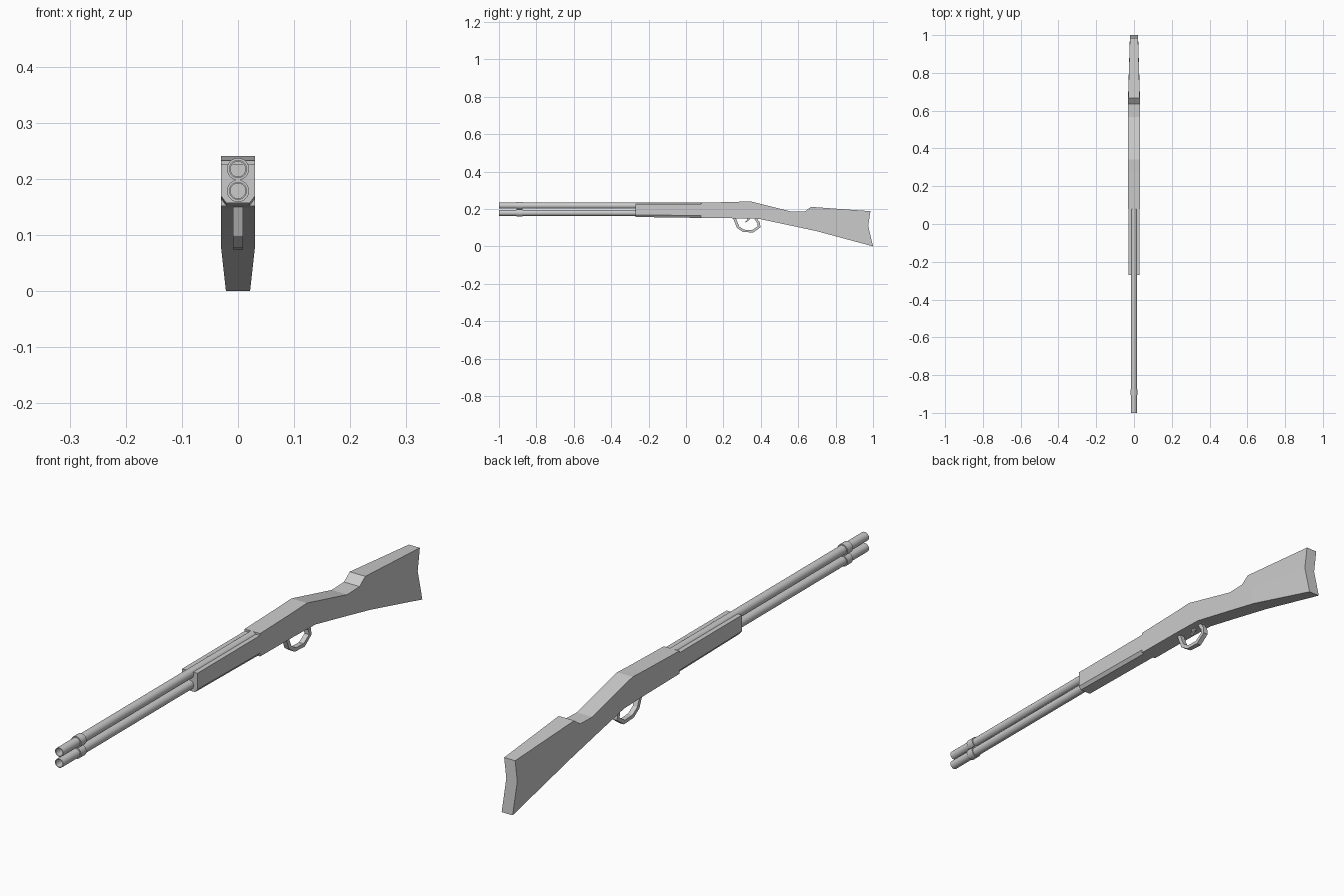
import bpy, bmesh
from math import sin, cos, pi

if "Cube" in bpy.data.objects:
    bpy.data.objects.remove(bpy.data.objects["Cube"])


def loft(name, sections, cap=True, closed=False):
    """Skin a list of equal-length vertex rings."""
    bm = bmesh.new()
    rings = [[bm.verts.new(p) for p in s] for s in sections]
    n = len(rings[0])
    pairs = list(zip(rings, rings[1:]))
    if closed:
        pairs.append((rings[-1], rings[0]))
    for a, b in pairs:
        for i in range(n):
            j = (i + 1) % n
            bm.faces.new((a[i], a[j], b[j], b[i]))
    if cap and not closed:
        bm.faces.new(rings[0])
        bm.faces.new(rings[-1])
    bmesh.ops.recalc_face_normals(bm, faces=bm.faces[:])
    mesh = bpy.data.meshes.new(name)
    bm.to_mesh(mesh)
    bm.free()
    obj = bpy.data.objects.new(name, mesh)
    bpy.context.collection.objects.link(obj)
    return obj


def smooth(obj):
    bpy.ops.object.select_all(action='DESELECT')
    obj.select_set(True)
    bpy.context.view_layer.objects.active = obj
    bpy.ops.object.shade_smooth_by_angle()


def circle(r, y, z, n=20):
    return [(r * cos(2 * pi * i / n), y, z + r * sin(2 * pi * i / n)) for i in range(n)]


def tube(name, outer, inner, y0, y1, z):
    """Hollow tube along y."""
    smooth(loft(name, [circle(outer, y0, z), circle(outer, y1, z),
                       circle(inner, y1, z), circle(inner, y0, z)], closed=True))


# receiver and stock: top, middle and bottom points (y, z), then half width
stations = [
    ((0.08, 0.233), None, (0.08, 0.152), 0.0305),
    ((0.272, 0.238), None, (0.27, 0.150), 0.0305),
    ((0.342, 0.241), None, (0.39, 0.147), 0.0305),
    ((0.567, 0.185), None, (0.57, 0.109), 0.0305),
    ((0.636, 0.187), None, (0.635, 0.095), 0.0305),
    ((0.668, 0.211), None, (0.70, 0.081), 0.0305),
    ((0.986, 0.188), (0.974, 0.11), (1.0, 0.0), 0.0215),
]
sections = []
for top, mid, bottom, w in stations:
    mid = mid or ((top[0] + bottom[0]) / 2, (top[1] + bottom[1]) / 2)
    sections.append([(-w, *top), (w, *top), (w, *mid), (w, *bottom),
                     (-w, *bottom), (-w, *mid)])
loft("receiver_and_stock", sections)

# fore-end with chamfered lower edges
fore = []
for y, z in ((-0.27, 0.157), (0.082, 0.152)):
    fore.append([(-0.03, y, 0.226), (0.03, y, 0.226), (0.03, y, z + 0.012),
                 (0.021, y, z), (-0.021, y, z), (-0.03, y, z + 0.012)])
loft("fore_end", fore)

# two stacked barrels with muzzle bands
for label, z in (("upper", 0.2175), ("lower", 0.1785)):
    tube(label + "_barrel", 0.016, 0.0135, -1.0, 0.1, z)
    tube(label + "_band", 0.0198, 0.0155, -0.905, -0.875, z)

# trigger guard: rectangular strip swept between outer and inner outlines
outer = [(0.25, 0.155), (0.258, 0.135), (0.273, 0.098), (0.305, 0.077), (0.36, 0.074),
         (0.398, 0.102), (0.395, 0.127), (0.375, 0.155)]
inner = [(0.266, 0.155), (0.272, 0.137), (0.285, 0.106), (0.311, 0.089), (0.354, 0.087),
         (0.384, 0.107), (0.382, 0.123), (0.360, 0.155)]
loft("trigger_guard", [[(-0.009, *o), (0.009, *o), (0.009, *i), (-0.009, *i)]
                       for o, i in zip(outer, inner)])

# curved trigger
blade = [((0.325, 0.155), (0.342, 0.155)), ((0.328, 0.142), (0.338, 0.141)),
         ((0.316, 0.131), (0.319, 0.127))]
loft("trigger", [[(-0.004, *a), (0.004, *a), (0.004, *b), (-0.004, *b)] for a, b in blade])
